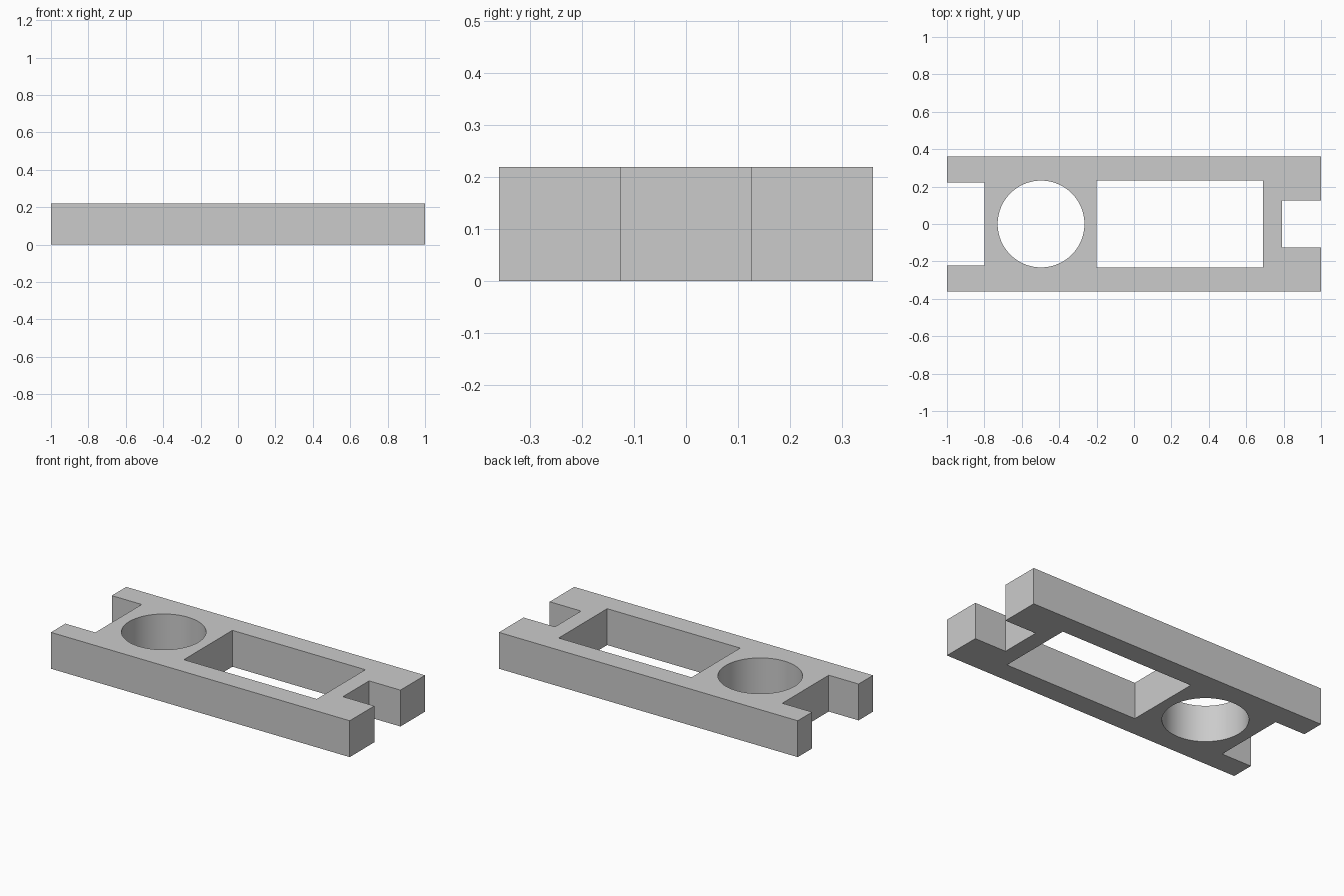
import bpy
import math

if "Cube" in bpy.data.objects:
    bpy.data.objects.remove(bpy.data.objects["Cube"], do_unlink=True)

HEIGHT = 0.22
HALF_WIDTH = 0.36
HOLE_RADIUS = 0.232

grey = bpy.data.materials.new("plain_grey")
grey.use_nodes = True
grey.diffuse_color = (0.6, 0.6, 0.6, 1)
grey.node_tree.nodes["Principled BSDF"].inputs["Base Color"].default_value = (0.6, 0.6, 0.6, 1)


def block(name, x0, x1, half_y, z0, z1):
    """Box spanning x0..x1, symmetric in y."""
    bpy.ops.mesh.primitive_cube_add(size=1, location=((x0 + x1) / 2, 0, (z0 + z1) / 2))
    obj = bpy.context.object
    obj.name = name
    obj.scale = (x1 - x0, 2 * half_y, z1 - z0)
    bpy.ops.object.transform_apply(location=True, rotation=True, scale=True)
    obj.data.materials.append(grey)
    return obj


def cutter(name, x0, x1, half_y):
    return block(name, x0, x1, half_y, -0.1, HEIGHT + 0.1)


# Main bar
plate = block("slotted_plate", -1, 1, HALF_WIDTH, 0, HEIGHT)

# End notches and rectangular window
cutters = [
    cutter("wide_notch_cutter", -1.2, -0.8, 0.222),
    cutter("narrow_notch_cutter", 0.79, 1.2, 0.125),
    cutter("window_cutter", -0.2, 0.69, 0.232),
]

# Round through hole
bpy.ops.mesh.primitive_cylinder_add(vertices=96, radius=HOLE_RADIUS, depth=1,
                                    location=(-0.497, 0, HEIGHT / 2))
hole = bpy.context.object
hole.name = "round_hole_cutter"
hole.data.materials.append(grey)
cutters.append(hole)

# Cut every opening through the bar
bpy.ops.object.select_all(action="DESELECT")
plate.select_set(True)
bpy.context.view_layer.objects.active = plate
for tool in cutters:
    tool.hide_render = True
    cut = plate.modifiers.new(tool.name, "BOOLEAN")
    cut.operation = "DIFFERENCE"
    cut.solver = "EXACT"
    cut.object = tool
    bpy.ops.object.modifier_apply(modifier=cut.name)
for tool in cutters:
    bpy.data.objects.remove(tool, do_unlink=True)

bpy.ops.object.shade_smooth_by_angle(angle=math.radians(30))
